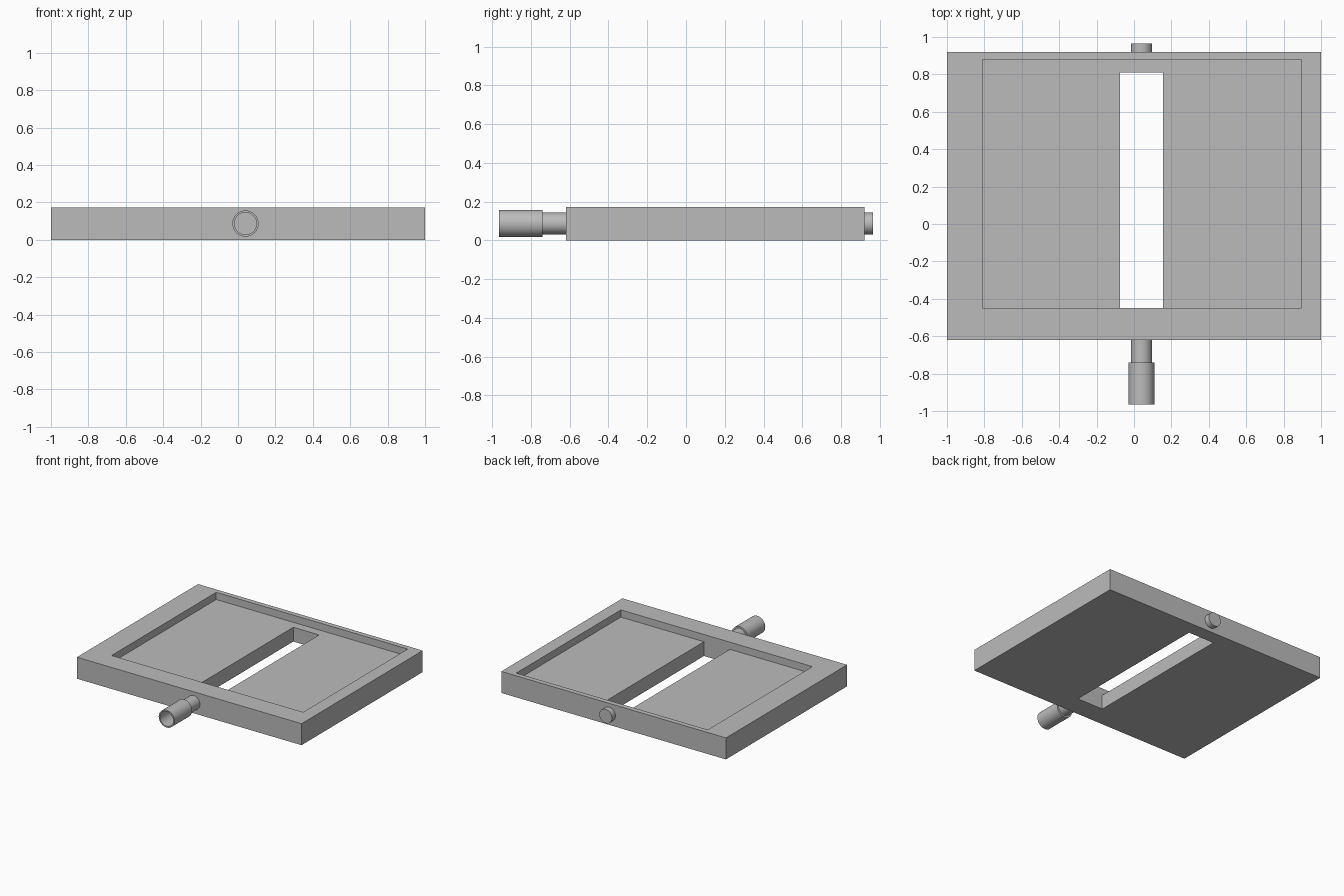
import bpy, bmesh, math
from mathutils import Matrix, Vector

if "Cube" in bpy.data.objects:
    bpy.data.objects.remove(bpy.data.objects["Cube"], do_unlink=True)

grey = bpy.data.materials.new("plain grey")
grey.use_nodes = True
GREY = (0.5, 0.5, 0.5, 1)
grey.diffuse_color = GREY
grey.node_tree.nodes["Principled BSDF"].inputs["Base Color"].default_value = GREY


def add_object(name, bm):
    bmesh.ops.recalc_face_normals(bm, faces=bm.faces)
    mesh = bpy.data.meshes.new(name)
    bm.to_mesh(mesh)
    bm.free()
    mesh.materials.append(grey)
    obj = bpy.data.objects.new(name, mesh)
    bpy.context.collection.objects.link(obj)
    return obj


def box(name, low, high):
    low, high = Vector(low), Vector(high)
    bm = bmesh.new()
    bmesh.ops.create_cube(bm, size=1)
    bmesh.ops.scale(bm, vec=high - low, verts=bm.verts)
    bmesh.ops.translate(bm, vec=(low + high) / 2, verts=bm.verts)
    return add_object(name, bm)


def turned(name, profile, x=0.04, z=0.087, sides=48):
    """Revolve a (radius, y) profile about an axis parallel to y."""
    bm = bmesh.new()
    verts = [bm.verts.new((r, y, 0)) for r, y in profile]
    edges = [bm.edges.new(pair) for pair in zip(verts, verts[1:])]
    bmesh.ops.spin(bm, geom=verts + edges, cent=(0, 0, 0), axis=(0, 1, 0),
                   angle=math.tau, steps=sides)
    bmesh.ops.remove_doubles(bm, verts=bm.verts, dist=0.0001)
    bmesh.ops.transform(bm, matrix=Matrix.Translation((x, 0, z)), verts=bm.verts)
    obj = add_object(name, bm)
    bpy.ops.object.select_all(action="DESELECT")
    obj.select_set(True)
    bpy.context.view_layer.objects.active = obj
    bpy.ops.object.shade_smooth_by_angle(angle=math.radians(35))
    return obj


def cut(target, cutter):
    mod = target.modifiers.new("cut", "BOOLEAN")
    mod.operation = "DIFFERENCE"
    mod.solver = "EXACT"
    mod.object = cutter
    bpy.ops.object.select_all(action="DESELECT")
    bpy.context.view_layer.objects.active = target
    target.select_set(True)
    bpy.ops.object.modifier_apply(modifier=mod.name)
    bpy.data.objects.remove(cutter, do_unlink=True)


# Flat tray with a shallow recess and a long slot through its floor
FRONT, BACK, TOP, FLOOR = -0.62, 0.92, 0.173, 0.115
RIM = -0.45
tray = box("tray", (-1, FRONT, 0), (1, BACK, TOP))
cut(tray, box("recess_cutter", (-0.81, RIM, FLOOR), (0.895, 0.88, 0.3)))
cut(tray, box("slot_cutter", (-0.075, RIM, -0.1), (0.155, 0.81, 0.15)))

# Front shaft, hollow sleeve on its end, and short stub at the back
SHAFT, SLEEVE, BORE, STEP, END = 0.056, 0.07, 0.059, -0.74, -0.965
turned("front_shaft", [(0, STEP), (SHAFT, STEP), (SHAFT, FRONT), (0, FRONT)])
turned("front_sleeve", [(0, STEP - 0.003), (BORE, STEP - 0.003), (BORE, END),
                        (SLEEVE, END), (SLEEVE, STEP), (0, STEP)])
turned("back_stub", [(0, BACK), (SHAFT, BACK), (SHAFT, 0.965), (0, 0.965)])
